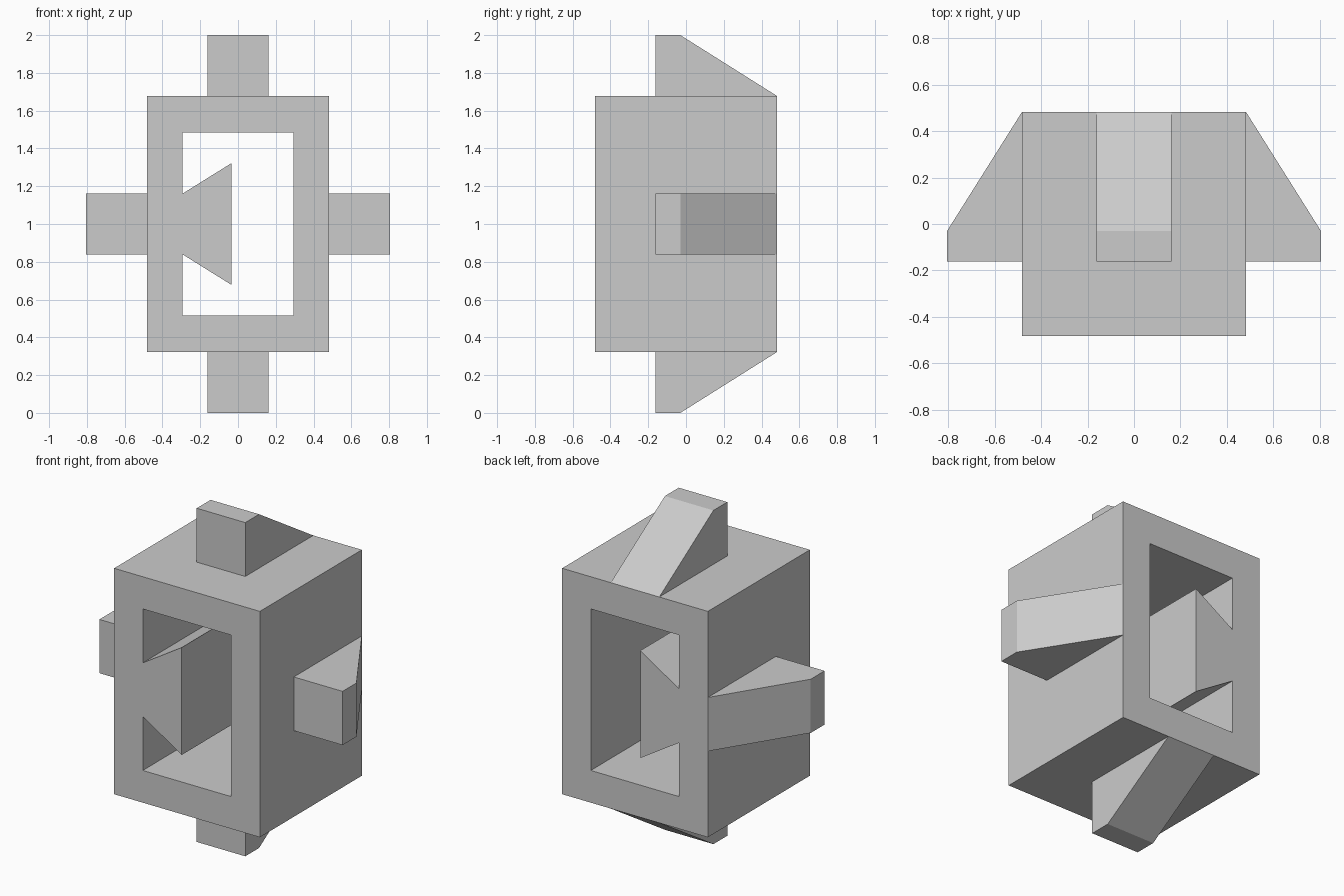
import bpy, bmesh, math
from mathutils import Vector, Matrix

cube = bpy.data.objects.get("Cube")
if cube:
    bpy.data.objects.remove(cube)

GREY = (0.6, 0.6, 0.6, 1)
grey = bpy.data.materials.new("plain_grey")
grey.use_nodes = True
grey.diffuse_color = GREY
grey.node_tree.nodes["Principled BSDF"].inputs["Base Color"].default_value = GREY

HALF_W, HALF_H = 0.483, 0.677   # block half width (and depth) and half height
LUG, REACH = 0.161, 0.323       # lug half width and how far it stands out
CENTRE = Vector((0, 0, 1))


def prism(name, loops, depth, matrix):
    """Fill closed 2D loops (later ones are holes), extrude along z, then place."""
    bm = bmesh.new()
    for loop in loops:
        verts = [bm.verts.new((u, v, -depth)) for u, v in loop]
        for a, b in zip(verts, verts[1:] + verts[:1]):
            bm.edges.new((a, b))
    bmesh.ops.triangle_fill(bm, edges=bm.edges[:], use_beauty=True)
    top = bmesh.ops.extrude_face_region(bm, geom=bm.faces[:])["geom"]
    moved = [g for g in top if isinstance(g, bmesh.types.BMVert)]
    bmesh.ops.translate(bm, verts=moved, vec=(0, 0, 2 * depth))
    bmesh.ops.transform(bm, verts=bm.verts[:], matrix=matrix)
    bmesh.ops.recalc_face_normals(bm, faces=bm.faces[:])
    mesh = bpy.data.meshes.new(name)
    bm.to_mesh(mesh)
    bm.free()
    mesh.materials.append(grey)
    obj = bpy.data.objects.new(name, mesh)
    bpy.context.collection.objects.link(obj)


# Hollow block, with a flared tongue growing into the opening from one side
outer = [(-HALF_W, -HALF_H), (HALF_W, -HALF_H), (HALF_W, HALF_H), (-HALF_W, HALF_H)]
IN_W, IN_H, TIP = 0.293, 0.484, -0.035
opening = [(-IN_W, -IN_H), (IN_W, -IN_H), (IN_W, IN_H), (-IN_W, IN_H),
           (-IN_W, LUG), (TIP, 2 * LUG), (TIP, -2 * LUG), (-IN_W, -LUG)]
upright = Matrix.Translation(CENTRE) @ Matrix.Rotation(math.pi / 2, 4, "X")
prism("hollow_block", [outer, opening], HALF_W, upright)

# Four lugs, each with a long slope running down to the back edge
for name, turn, base in (("left_lug", 0, HALF_W), ("bottom_lug", 1, HALF_H),
                         ("right_lug", 2, HALF_W), ("top_lug", 3, HALF_H)):
    profile = [(base, -LUG), (base + REACH, -LUG), (base + REACH, -0.03), (base, HALF_W)]
    place = Matrix.Translation(CENTRE) @ Matrix.Rotation(turn * math.pi / 2, 4, "Y")
    prism(name, [profile], LUG, place)
